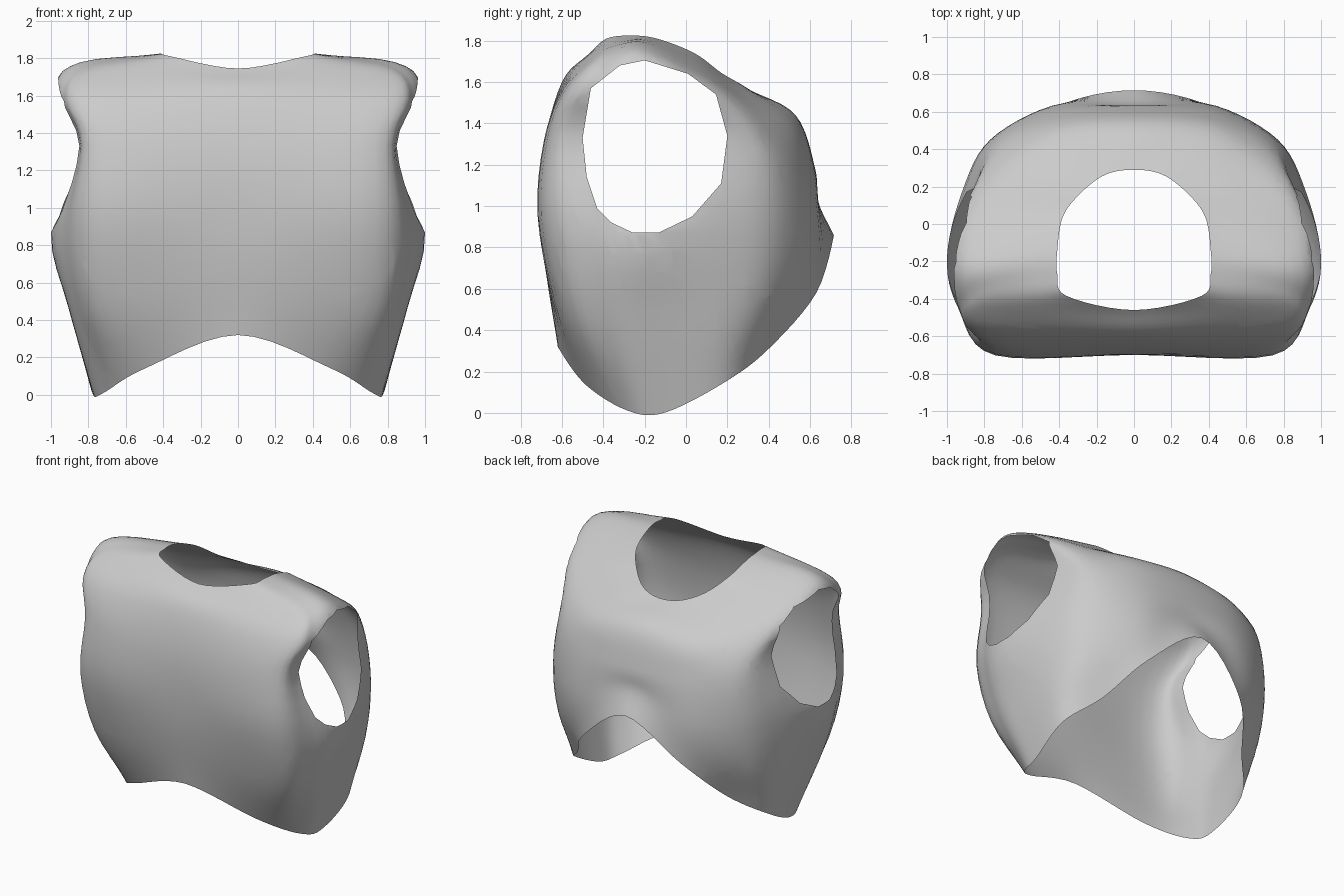
import bpy
import bmesh
from mathutils import Vector

if "Cube" in bpy.data.objects:
    bpy.data.objects.remove(bpy.data.objects["Cube"], do_unlink=True)

ROWS, STEPS = 24, 6


def spline(points, t, closed=False):
    """Smooth curve through the points; t counts points."""
    n = len(points)
    i = int(t) if closed else min(int(t), n - 2)
    f = t - i

    def at(k):
        if closed:
            return points[k % n]
        if k < 0:
            return points[0] * 2 - points[1]
        if k >= n:
            return points[-1] * 2 - points[-2]
        return points[k]

    a, b, c, d = (at(i + k) for k in (-1, 0, 1, 2))
    return b + (c - a) * (f / 2) + (a * 2 - b * 5 + c * 4 - d) * (f * f / 2) \
        + (b * 3 - a - c * 3 + d) * (f ** 3 / 2)


def column(points):
    """Resample one hem-to-neck profile."""
    pts = [Vector(p) for p in points]
    return [spline(pts, (len(pts) - 1) * r / ROWS) for r in range(ROWS + 1)]


# Profiles from hem to neck, going round from the front to the back
front = column([(0, y, z) for y, z in (
    (-.62, .32), (-.69, .8), (-.69, 1.25), (-.6, 1.6), (-.46, 1.745))])
chest_corner = column([
    (.5, -.49, .14), (.69, -.61, .5), (.74, -.7, .95), (.73, -.67, 1.33),
    (.78, -.58, 1.57), (.72, -.46, 1.71), (.36, -.385, 1.81)])
arm_front = column([
    (.72, -.28, .01), (.87, -.4, .46), (.94, -.45, .88), (.85, -.49, 1.33),
    (.94, -.44, 1.59), (.83, -.35, 1.755), (.41, -.27, 1.825)])
arm_side = column([
    (.775, -.1, .002), (.91, -.16, .48), (1, -.18, .87), (.88, -.15, 1.33),
    (.97, -.19, 1.65), (.83, -.2, 1.775), (.41, -.14, 1.81)])
arm_back = column([
    (.785, .19, .15), (.87, .2, .5), (.92, .17, .93), (.84, .21, 1.33),
    (.88, .12, 1.56), (.73, .05, 1.67), (.38, .04, 1.74)])
back_corner = column([
    (.61, .4, .31), (.74, .43, .58), (.77, .45, .9), (.73, .44, 1.23),
    (.67, .36, 1.44), (.54, .25, 1.56), (.28, .17, 1.645)])
back_panel = column([
    (.4, .63, .58), (.44, .63, .88), (.42, .585, 1.2),
    (.38, .49, 1.43), (.15, .265, 1.59)])
back = column([(0, y, z) for y, z in (
    (.715, .86), (.64, 1.02), (.625, 1.18), (.53, 1.44), (.29, 1.57))])

half = [chest_corner, arm_front, arm_side, arm_back, back_corner, back_panel]
mirrored = [[Vector((-p.x, p.y, p.z)) for p in c] for c in reversed(half)]
columns = [front] + half + [back] + mirrored

# Torso skin lofted through the profiles
bm = bmesh.new()
count = len(columns) * STEPS
grid = []
for r in range(ROWS + 1):
    ring = [c[r] for c in columns]
    grid.append([bm.verts.new(spline(ring, j / STEPS, True)) for j in range(count)])
for low, high in zip(grid, grid[1:]):
    for j in range(count):
        k = (j + 1) % count
        bm.faces.new((low[j], low[k], high[k], high[j]))

# Arm openings: trim each side to the convex outline and drop the inside
arm_hole = [(-.2, 1.705), (-.32, 1.68), (-.46, 1.57), (-.5, 1.33), (-.48, 1.14),
            (-.43, .99), (-.36, .92), (-.26, .873), (-.13, .873), (.03, .95),
            (.17, 1.11), (.2, 1.34), (.145, 1.54), (.01, 1.64)]
for side in (1, -1):
    inside = [f for f in bm.faces if f.calc_center_median().x * side > .5]
    for (y0, z0), (y1, z1) in zip(arm_hole, arm_hole[1:] + arm_hole[:1]):
        origin = Vector((0, y0, z0))
        outward = Vector((0, z1 - z0, y0 - y1)).normalized()
        geom = {e for f in inside for e in (f, *f.edges, *f.verts)}
        cut = bmesh.ops.bisect_plane(bm, geom=list(geom), dist=1e-5,
                                     plane_co=origin, plane_no=outward)
        inside = [f for f in cut["geom"] if isinstance(f, bmesh.types.BMFace)
                  and (f.calc_center_median() - origin).dot(outward) < 0]
    bmesh.ops.delete(bm, geom=inside, context="FACES")

mesh = bpy.data.meshes.new("torso_shell")
bm.to_mesh(mesh)
bm.free()
torso = bpy.data.objects.new("torso_shell", mesh)
bpy.context.collection.objects.link(torso)

# Plain grey finish
grey = bpy.data.materials.new("plain_grey")
grey.use_nodes = True
grey.diffuse_color = (.6, .6, .6, 1)
grey.node_tree.nodes["Principled BSDF"].inputs["Base Color"].default_value = (.6, .6, .6, 1)
mesh.materials.append(grey)

mesh.shade_smooth()
